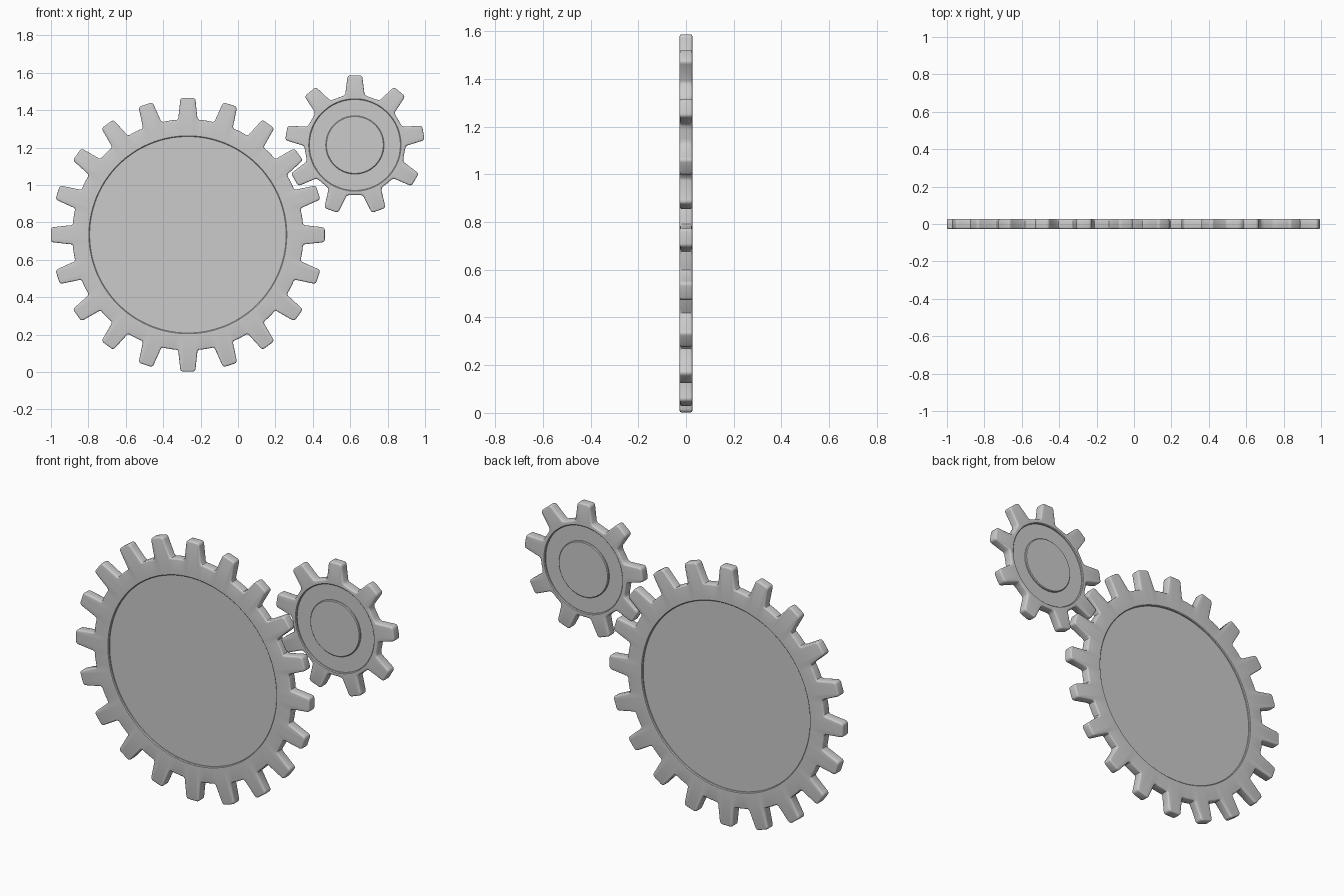
import bpy, bmesh
from math import sin, cos, pi, atan2, hypot, radians

if "Cube" in bpy.data.objects:
    bpy.data.objects.remove(bpy.data.objects["Cube"])

HALF = 0.0265    # half thickness of both gears
ROUND = 0.008    # rounding of the outer edges
DEPTH = 0.011    # depth of the face recess


def outline(teeth, tip_r, root_r, inset):
    """Toothed outline as (angle, radius) pairs, shrunk by inset."""
    tip, root = tip_r - inset, root_r - inset
    tip_w, base_w, rc = 0.041 - inset, 0.051 - inset, 0.016 - inset * 0.5
    half = []
    # root fillet, then the rounded tip corner
    half.append((base_w + 0.007, hypot(root, 0) - 0.003))
    half.append((base_w, root + 0.006))
    for i in range(5):
        a = i / 4 * pi / 2
        half.append((tip_w - rc + rc * cos(a), tip - rc + rc * sin(a)))
    tooth = [(-u, v) for u, v in half] + [(u, v) for u, v in reversed(half)]
    pts = []
    for t in range(teeth):
        mid = 2 * pi * t / teeth
        pts += [(mid + atan2(u, v), hypot(u, v)) for u, v in tooth]
        # root arc to the next tooth
        a0 = mid + atan2(half[0][0], half[0][1])
        a1 = mid + 2 * pi / teeth - atan2(half[0][0], half[0][1])
        pts += [(a0 + (a1 - a0) * k / 4, root) for k in range(1, 4)]
    return pts


def gear(name, x, z, teeth, tip_r, root_r, recess_r, hub_r=None):
    angles = [a for a, r in outline(teeth, tip_r, root_r, 0)]
    circle = lambda r: [(a, r) for a in angles]
    floor = HALF - DEPTH
    # loops of one side, from the middle out to the rim
    side = []
    if hub_r:
        side += [(circle(hub_r - 0.004), HALF), (circle(hub_r), HALF - 0.004),
                 (circle(hub_r), floor)]
    side += [(circle(recess_r), floor), (circle(recess_r), HALF - 0.004),
             (circle(recess_r + 0.004), HALF)]
    for i in range(4):
        a = i / 3 * pi / 2
        side.append((outline(teeth, tip_r, root_r, ROUND * (1 - sin(a))),
                     HALF - ROUND * (1 - cos(a))))
    loops = [(p, -y) for p, y in side] + [(p, y) for p, y in reversed(side)]

    bm = bmesh.new()
    rings = [[bm.verts.new((r * sin(a), y, r * cos(a))) for a, r in pts]
             for pts, y in loops]
    n = len(angles)
    for A, B in zip(rings, rings[1:]):
        for i in range(n):
            j = (i + 1) % n
            bm.faces.new((A[i], A[j], B[j], B[i]))
    bm.faces.new(rings[0])
    bm.faces.new(rings[-1])
    bmesh.ops.recalc_face_normals(bm, faces=bm.faces)
    mesh = bpy.data.meshes.new(name)
    bm.to_mesh(mesh)
    bm.free()
    ob = bpy.data.objects.new(name, mesh)
    ob.location = (x, 0, z)
    bpy.context.collection.objects.link(ob)
    bpy.ops.object.select_all(action='DESELECT')
    ob.select_set(True)
    bpy.context.view_layer.objects.active = ob
    bpy.ops.object.shade_smooth_by_angle(angle=radians(35))
    return ob


# large gear with a plain recessed face
gear("large_gear", -0.268, 0.734, 20, 0.732, 0.618, 0.525)
# small gear with a raised hub in its recess
gear("small_gear", 0.625, 1.214, 9, 0.372, 0.268, 0.243, 0.156)
